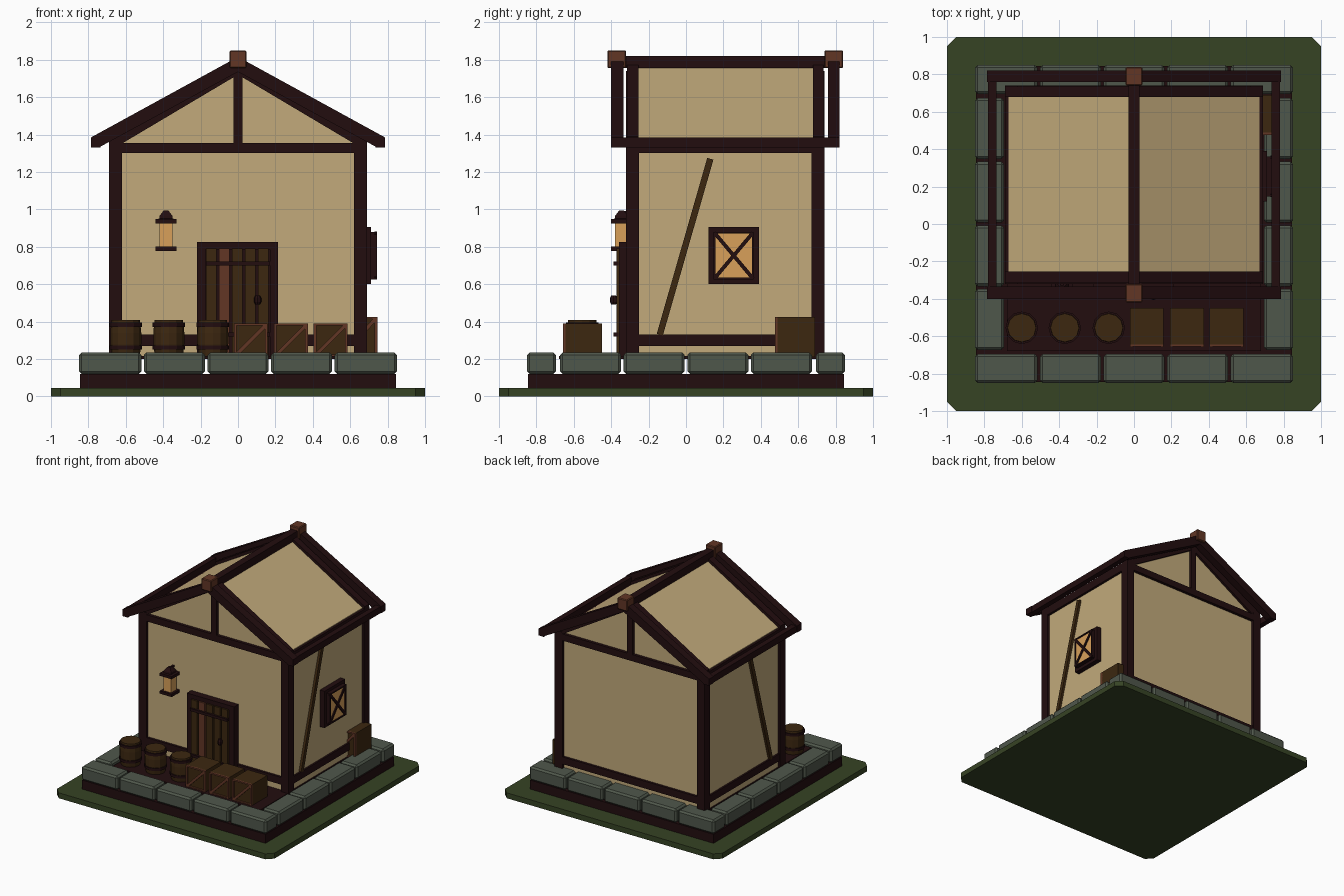
import bpy, bmesh, math
from mathutils import Vector, Matrix

if "Cube" in bpy.data.objects:
    bpy.data.objects.remove(bpy.data.objects["Cube"])


def mat(name, r, g, b):
    m = bpy.data.materials.new(name)
    lin = [((c / 255 + 0.055) / 1.055) ** 2.4 if c > 10 else c / 255 / 12.92 for c in (r, g, b)]
    m.diffuse_color = (*lin, 1)
    m.use_nodes = True
    m.node_tree.nodes["Principled BSDF"].inputs["Base Color"].default_value = m.diffuse_color
    return m


GRASS = mat("grass green", 54, 67, 36)
STONE = mat("stone grey", 79, 87, 75)
DARK = mat("dark timber", 34, 13, 15)
PLASTER = mat("tan plaster", 194, 170, 123)
WOOD = mat("brown wood", 60, 39, 16)
RED = mat("reddish wood", 98, 54, 37)
GLOW = mat("warm glow", 216, 160, 90)


def finish(name, bm, m):
    bmesh.ops.recalc_face_normals(bm, faces=bm.faces)
    me = bpy.data.meshes.new(name)
    bm.to_mesh(me)
    bm.free()
    me.materials.append(m)
    ob = bpy.data.objects.new(name, me)
    bpy.context.collection.objects.link(ob)
    return ob


def box(name, x, y, z, m, bevel=0):
    bm = bmesh.new()
    c = Vector([(a + b) / 2 for a, b in (x, y, z)])
    s = [b - a for a, b in (x, y, z)]
    bmesh.ops.create_cube(bm, size=1, matrix=Matrix.Translation(c) @ Matrix.Diagonal((*s, 1)))
    if bevel:
        bmesh.ops.bevel(bm, geom=bm.edges[:], offset=bevel, segments=1, affect='EDGES')
    return finish(name, bm, m)


def extrude(name, pts, a, b, axis, m):
    # polygon in xz swept along y, or in xy swept along z
    bm = bmesh.new()
    put = (lambda p, t: (p[0], t, p[1])) if axis == 'y' else (lambda p, t: (p[0], p[1], t))
    f = bm.faces.new([bm.verts.new(put(p, a)) for p in pts])
    r = bmesh.ops.extrude_face_region(bm, geom=[f])
    d = (0, b - a, 0) if axis == 'y' else (0, 0, b - a)
    bmesh.ops.translate(bm, vec=d, verts=[v for v in r['geom'] if isinstance(v, bmesh.types.BMVert)])
    return finish(name, bm, m)


def beam(name, p, q, width, depth, normal, m):
    p, q, n = Vector(p), Vector(q), Vector(normal)
    d = q - p
    side = d.normalized().cross(n)
    M = Matrix((d, side * width, n * depth)).transposed().to_4x4()
    bm = bmesh.new()
    bmesh.ops.create_cube(bm, size=1, matrix=Matrix.Translation((p + q) / 2) @ M)
    return finish(name, bm, m)


def lathe(name, profile, x, y, n, m, turn=0):
    bm = bmesh.new()
    rings = [[bm.verts.new((x + r * math.cos(turn + 2 * math.pi * i / n),
                            y + r * math.sin(turn + 2 * math.pi * i / n), z)) for i in range(n)]
             for r, z in profile]
    for lo, hi in zip(rings, rings[1:]):
        for i in range(n):
            j = (i + 1) % n
            bm.faces.new((lo[i], lo[j], hi[j], hi[i]))
    bm.faces.new(rings[0])
    bm.faces.new(rings[-1])
    return finish(name, bm, m)


# ground and foundation
c = 0.95
extrude("grass_plate", [(-c, -1), (c, -1), (1, -c), (1, c), (c, 1), (-c, 1), (-1, c), (-1, -c)],
        0, 0.045, 'z', GRASS)
box("foundation", (-.845, .845), (-.845, .845), (.045, .12), DARK)
box("yard_floor", (-.68, .68), (-.68, .68), (.2, .215), DARK)

# stone border
g = 0.007
for s in (-1, 1):
    ys = sorted((s * .85, s * .695))
    for i in range(5):
        x0 = -.85 + .34 * i
        box("border_stone", (x0 + g * (i > 0), x0 + .34 - g * (i < 4)), ys, (.12, .235), STONE, .014)
    for i in range(4):
        y0 = -.68 + .34 * i
        box("side_stone", ys, (y0 + g, y0 + .34 - g), (.12, .235), STONE, .014)

# plaster body with gabled top
extrude("plaster_body", [(-.67, .2), (.67, .2), (.67, 1.375), (0, 1.765), (-.67, 1.375)],
        -.295, .715, 'y', PLASTER)

# timber frame: posts, sills, top beams
FY, BY = (-.32, -.25), (.67, .74)
for s in (-1, 1):
    xs = sorted((s * .69, s * .62))
    for y in (FY, BY):
        box("corner_post", xs, y, (.2, 1.36), DARK)
    box("side_top_beam", xs, (-.32, .74), (1.30, 1.37), DARK)
    box("side_sill", sorted((s * .685, s * .63)), (-.3, .72), (.27, .33), DARK)
    beam("side_brace", (s * .675, -.14, .33), (s * .675, .13, 1.27), .034, .03, (1, 0, 0), WOOD)
for y, k in ((FY, 1), (BY, -1)):
    box("gable_beam", (-.69, .69), y, (1.30, 1.355), DARK)
    box("gable_sill", (-.65, .65), (y[0] + .005, y[1] - .005), (.27, .33), DARK)
    box("king_post", (-.025, .025), y, (1.35, 1.74), DARK)

# roof: house rafters, outer barge boards, eaves and ridge
for s in (-1, 1):
    inner = [(0, 1.79), (s * .69, 1.39), (s * .69, 1.33), (s * .64, 1.34), (0, 1.72)]
    outer = [(0, 1.815), (s * .785, 1.385), (s * .785, 1.33), (s * .745, 1.33), (0, 1.735)]
    for a, b in ((-.315, -.255), (.68, .735)):
        extrude("house_rafter", inner, a, b, 'y', DARK)
    for a, b in ((-.40, -.335), (.76, .82)):
        extrude("barge_board", outer, a, b, 'y', DARK)
    box("eave_beam", sorted((s * .735, s * .78)), (-.40, .82), (1.33, 1.385), DARK)
box("ridge_beam", (-.03, .03), (-.40, .82), (1.755, 1.82), DARK)
for y in ((-.42, -.32), (.74, .84)):
    box("ridge_cap", (-.045, .045), y, (1.755, 1.85), RED, .006)

# door
box("door_backing", (-.2, .2), (-.335, -.29), (.2, .8), DARK)
for x in ((-.22, -.175), (.17, .215)):
    box("door_jamb", x, (-.358, -.3), (.2, .825), DARK)
box("door_lintel", (-.22, .215), (-.358, -.3), (.785, .825), DARK)
for i in range(5):
    x0 = -.172 + .07 * i
    box("door_plank", (x0, x0 + .056), (-.372, -.32), (.2, .79), RED if i == 1 else WOOD)
for z in (.32, .70):
    box("door_strap", (-.172, .17), (-.388, -.36), (z, z + .022), DARK)
lathe("door_knob", [(.012, .49), (.02, .505), (.02, .525), (.012, .54)], .105, -.387, 8, DARK)

# wall lantern
LX, LY, Q, T = -.385, -.345, math.sqrt(2), math.pi / 4
lathe("lantern_base", [(.055 * Q, .777), (.055 * Q, .80)], LX, LY, 4, DARK, T)
lathe("lantern_glass", [(.035 * Q, .80), (.035 * Q, .925)], LX, LY, 4, GLOW, T)
lathe("lantern_roof", [(.055 * Q, .925), (.055 * Q, .948), (.036 * Q, .95), (.034 * Q, .965), (.012 * Q, .995)],
      LX, LY, 4, DARK, T)
box("lantern_hook", (LX - .008, LX + .008), (LY - .005, -.29), (.975, .99), DARK)

# window on the right side
for y in ((.12, .152), (.358, .39)):
    box("window_stile", (.66, .712), y, (.6, .905), DARK)
for z in ((.6, .632), (.873, .905)):
    box("window_rail", (.66, .712), (.12, .39), z, DARK)
box("window_pane", (.66, .735), (.15, .36), (.63, .875), GLOW)
for a, b in ((.63, .875), (.875, .63)):
    beam("window_cross_bar", (.737, .152, a), (.737, .358, b), .02, .014, (1, 0, 0), DARK)
for y in ((.148, .158), (.352, .362)):
    box("window_edge_strip", (.70, .744), y, (.63, .88), DARK)
for z in ((.626, .636), (.87, .88)):
    box("window_edge_strip", (.70, .744), (.148, .362), z, DARK)

# barrels
for x in (-.60, -.37, -.135):
    lathe("barrel", [(.074, .21), (.083, .28), (.083, .34), (.076, .408)], x, -.555, 12, WOOD)
    for z in (.25, .372):
        lathe("barrel_hoop", [(.087, z), (.087, z + .022)], x, -.555, 12, DARK)


# crates with trimmed front faces
def crate(x0, x1, y0, y1, z1):
    box("crate", (x0, x1), (y0 + .015, y1), (.21, z1), WOOD)
    for x in ((x0, x0 + .014), (x1 - .014, x1)):
        box("crate_trim", x, (y0, y0 + .02), (.21, z1), RED)
    for z in ((.21, .224), (z1 - .012, z1)):
        box("crate_trim", (x0, x1), (y0 + .002, y0 + .02), z, RED)
    beam("crate_diagonal", (x0 + .01, y0 + .011, .22), (x1 - .01, y0 + .011, z1 - .01),
         .02, .018, (0, 1, 0), RED)


for x in (-.022, .193, .405):
    crate(x, x + .18, -.658, -.45, .39)
crate(.55, .745, .475, .69, .425)
